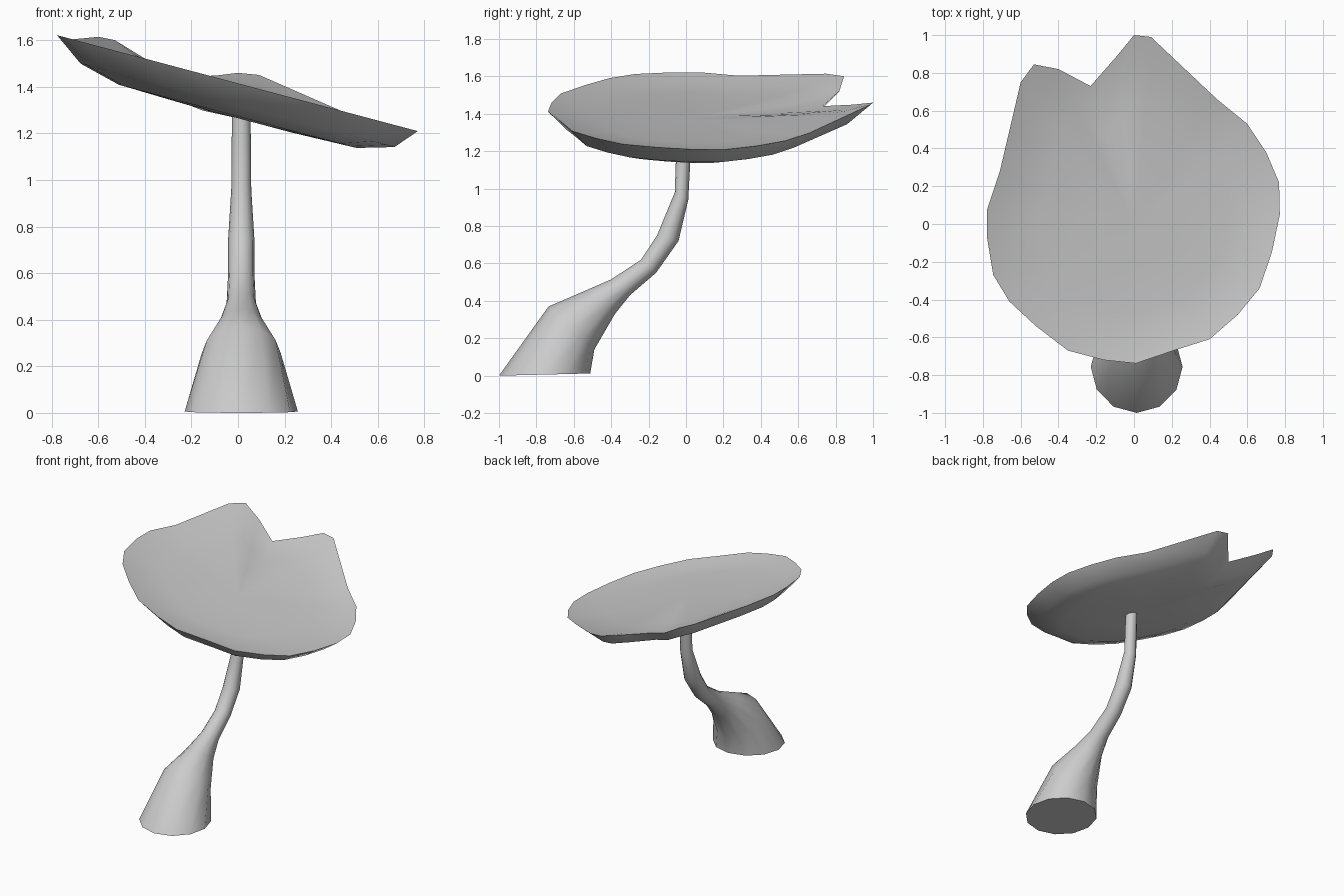
import bpy, bmesh, math

if "Cube" in bpy.data.objects:
    bpy.data.objects.remove(bpy.data.objects["Cube"])

def finish(bm, name, angle):
    bmesh.ops.recalc_face_normals(bm, faces=bm.faces)
    me = bpy.data.meshes.new(name)
    bm.to_mesh(me)
    bm.free()
    ob = bpy.data.objects.new(name, me)
    bpy.context.collection.objects.link(ob)
    bpy.ops.object.select_all(action='DESELECT')
    ob.select_set(True)
    bpy.context.view_layer.objects.active = ob
    bpy.ops.object.shade_smooth_by_angle(angle=math.radians(angle))
    return ob

def bridge(bm, a, b):
    n = len(a)
    for i in range(n):
        j = (i + 1) % n
        bm.faces.new((a[i], a[j], b[j], b[i]))

# Leaf dish: tilted solid with a rounded underside and a nearly flat top,
# two raised tips and a notch at the back
outline = [(0, 1), (-.09, .89), (-.23, .73), (-.40, .82), (-.53, .845), (-.6, .75),
           (-.71, .28), (-.777, .08), (-.777, -.08), (-.745, -.27), (-.66, -.41),
           (-.52, -.54), (-.35, -.67), (-.16, -.72), (.01, -.738), (.21, -.67),
           (.40, -.61), (.55, -.48), (.665, -.34), (.73, -.15), (.772, .05),
           (.768, .22), (.70, .38), (.60, .53), (.44, .66), (.09, .99)]
lift = {0: .045, 1: .01, 2: -.035, 4: .045, 5: .04, 25: .06}   # rim offsets
under = [(.87, .095), (.66, .142), (.3, .15)]
top = [(.85, .025), (.65, .038), (.3, .042)]

bm = bmesh.new()

def dish_ring(s, depth):
    return [bm.verts.new((x * s, y * s, 1.415 - .266 * x * s + lift.get(i, 0) * s * s - depth))
            for i, (x, y) in enumerate(outline)]

rim = dish_ring(1, 0)
for profile in (under, top):
    rings = [rim] + [dish_ring(s, d) for s, d in profile]
    for a, b in zip(rings, rings[1:]):
        bridge(bm, a, b)
    centre = bm.verts.new((0, 0, 1.415 - profile[-1][1]))
    last = rings[-1]
    for i in range(len(last)):
        bm.faces.new((last[i], last[(i + 1) % len(last)], centre))
finish(bm, "leaf_dish", 50)

# Stem: rings given by front point, back point (y, z) and half width
sections = [((-1, 0), (-.512, .012), .243),
            ((-.735, .37), (-.49, .14), .17),
            ((-.56, .445), (-.38, .33), .095),
            ((-.40, .515), (-.30, .43), .063),
            ((-.24, .62), (-.16, .55), .057),
            ((-.155, .75), (-.04, .72), .057),
            ((-.06, .98), (.012, .94), .043),
            ((-.05, 1.275), (.03, 1.275), .04)]
bm = bmesh.new()
rings = []
for (fy, fz), (by, bz), w in sections:
    ring = []
    for k in range(12):
        a = math.tau * k / 12
        t = (1 + math.sin(a)) / 2
        ring.append(bm.verts.new((.014 + w * math.cos(a), fy + (by - fy) * t, fz + (bz - fz) * t)))
    rings.append(ring)
for a, b in zip(rings, rings[1:]):
    bridge(bm, a, b)
bm.faces.new(rings[0][::-1])
bm.faces.new(rings[-1])
finish(bm, "stem", 50)
